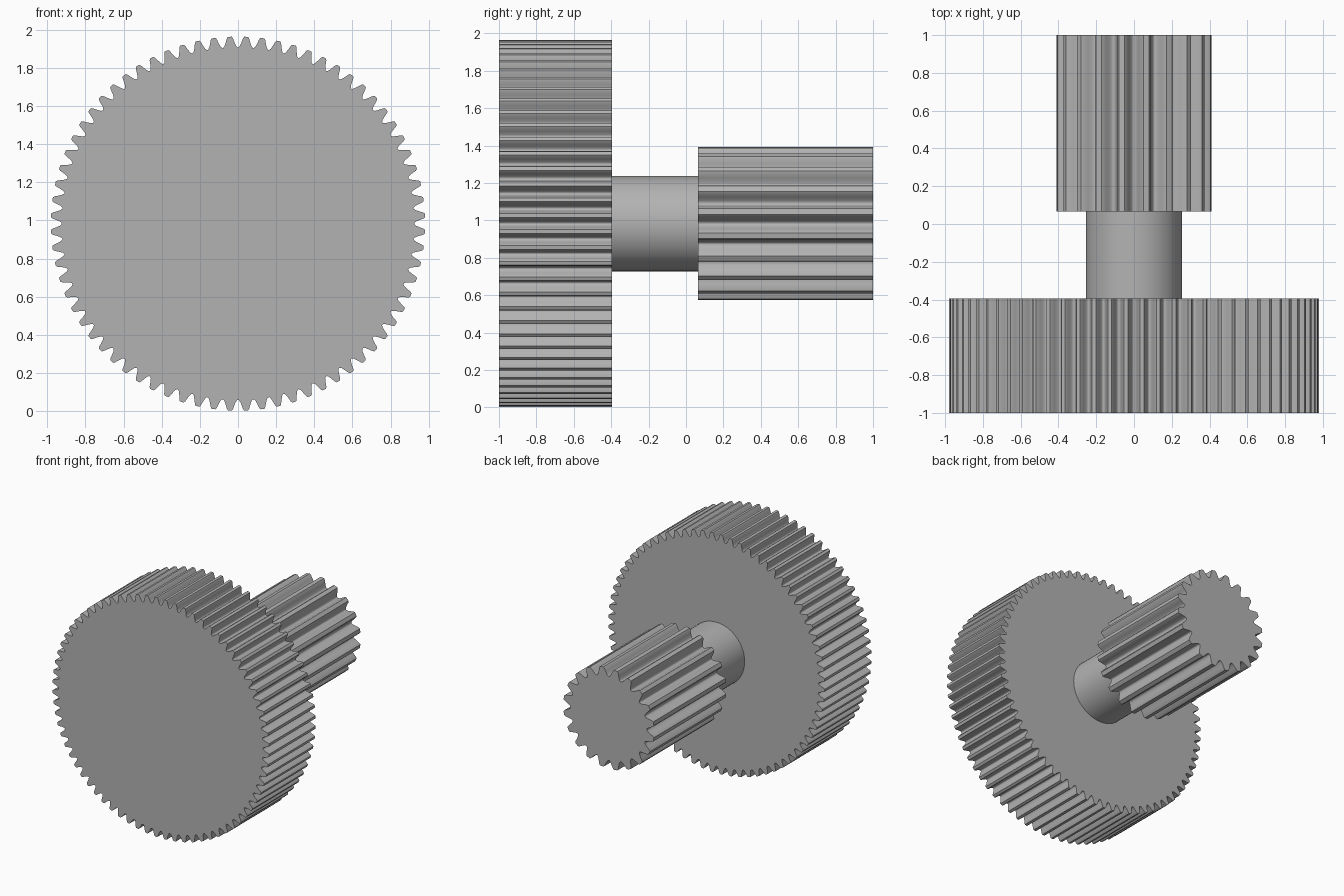
import bpy, bmesh, math

cube = bpy.data.objects.get("Cube")
if cube:
    bpy.data.objects.remove(cube, do_unlink=True)

CENTRE_Z = 0.983

steel = bpy.data.materials.new("grey_steel")
steel.use_nodes = True
steel.diffuse_color = (0.45, 0.45, 0.45, 1)
steel.node_tree.nodes["Principled BSDF"].inputs["Base Color"].default_value = (0.45, 0.45, 0.45, 1)


def prism(name, outline, y0, y1):
    """Extrude a closed (x, z) outline along y."""
    bm = bmesh.new()
    front = bm.faces.new([bm.verts.new((x, y0, z + CENTRE_Z)) for x, z in outline])
    new = bmesh.ops.extrude_face_region(bm, geom=[front], use_keep_orig=True)["geom"]
    bmesh.ops.translate(bm, vec=(0, y1 - y0, 0),
                        verts=[v for v in new if isinstance(v, bmesh.types.BMVert)])
    bmesh.ops.recalc_face_normals(bm, faces=bm.faces)
    mesh = bpy.data.meshes.new(name)
    bm.to_mesh(mesh)
    bm.free()
    obj = bpy.data.objects.new(name, mesh)
    bpy.context.collection.objects.link(obj)
    mesh.materials.append(steel)
    bpy.ops.object.select_all(action="DESELECT")
    obj.select_set(True)
    bpy.context.view_layer.objects.active = obj
    bpy.ops.object.shade_smooth_by_angle(angle=math.radians(50))


def gear_outline(teeth, root, tip, phase, profile):
    """Repeat a tooth profile of (fraction of pitch, height) around a circle."""
    points = []
    for i in range(teeth):
        for across, height in profile:
            a = 2 * math.pi * (i + across + phase) / teeth
            r = root + (tip - root) * height
            points.append((r * math.sin(a), r * math.cos(a)))
    return points


# Half of one tooth, mirrored about its centre line
half = [(-0.46, 0), (-0.37, 0.15), (-0.27, 0.5), (-0.19, 0.85), (-0.12, 1)]
tooth = half + [(-a, h) for a, h in reversed(half)]

# Large wheel, connecting shaft and long pinion
prism("large_gear", gear_outline(72, 0.925, 0.981, 0.5, tooth), -1, -0.395)
prism("shaft", gear_outline(64, 0.255, 0.255, 0, [(0, 0)]), -0.4, 0.07)
prism("small_gear", gear_outline(20, 0.345, 0.412, 0.5, tooth), 0.065, 1)
